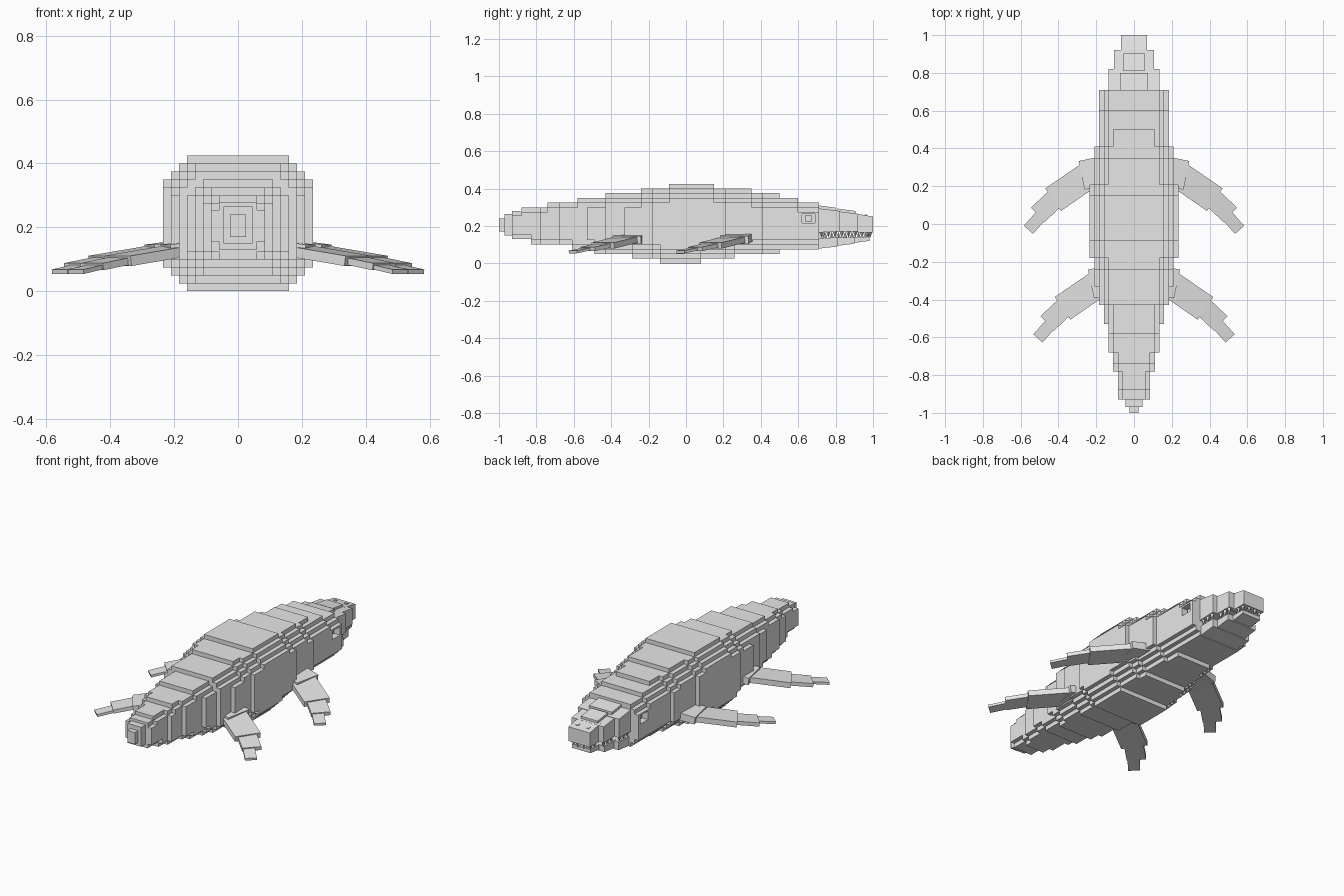
import bpy, bmesh, math
from mathutils import Vector, Matrix

if "Cube" in bpy.data.objects:
    bpy.data.objects.remove(bpy.data.objects["Cube"])

def material(name, c):
    m = bpy.data.materials.new(name)
    m.diffuse_color = (*c, 1)
    m.use_nodes = True
    m.node_tree.nodes["Principled BSDF"].inputs["Base Color"].default_value = m.diffuse_color
    return m

GREY = material("grey hide", (0.8, 0.8, 0.8))

def finish(name, bm):
    bmesh.ops.recalc_face_normals(bm, faces=bm.faces)
    me = bpy.data.meshes.new(name)
    bm.to_mesh(me)
    bm.free()
    me.materials.append(GREY)
    ob = bpy.data.objects.new(name, me)
    bpy.context.collection.objects.link(ob)
    return ob

def prism(bm, pts, y0, y1):
    """Extrude an x/z outline from y0 to y1."""
    a = [bm.verts.new((x, y0, z)) for x, z in pts]
    b = [bm.verts.new((x, y1, z)) for x, z in pts]
    bm.faces.new(a)
    bm.faces.new(b[::-1])
    for i in range(len(pts)):
        j = (i + 1) % len(pts)
        bm.faces.new((a[i], a[j], b[j], b[i]))

def slab(bm, hw, y0, y1, b0, b1, t0, t1, x=0):
    """Box whose bottom and top may slope along y."""
    r = bmesh.ops.create_cube(bm, size=2)
    for v in r["verts"]:
        back, up = v.co.y > 0, v.co.z > 0
        z = (t1 if back else t0) if up else (b1 if back else b0)
        v.co = (x + v.co.x * hw, y1 if back else y0, z)

def limb(bm, p0, p1, width, thick):
    """Flat box running from p0 to p1."""
    p0, p1 = Vector(p0), Vector(p1)
    d = p1 - p0
    u = d.normalized()
    s = Vector((-u.y, u.x, 0)).normalized()
    rot = Matrix((u, s, u.cross(s))).transposed().to_4x4()
    mat = Matrix.Translation((p0 + p1) / 2) @ rot @ Matrix.Diagonal((d.length, width, thick, 1))
    bmesh.ops.create_cube(bm, size=1, matrix=mat)

# Body: stepped silhouette tables as (end y, value)
WIDTH = [(-.97, .025), (-.93, .045), (-.78, .085), (-.68, .11), (-.53, .135), (-.43, .16),
         (-.33, .185), (-.18, .21), (.21, .235), (.41, .21), (.71, .185)]
TOP = [(-.97, .24), (-.93, .265), (-.88, .28), (-.74, .30), (-.58, .325), (-.43, .35), (-.24, .375),
       (-.09, .40), (.15, .425), (.35, .40), (.5, .375), (.6, .35), (.71, .325)]
BOTTOM = [(-.97, .17), (-.93, .15), (-.83, .13), (-.61, .10), (-.49, .075), (-.29, .05), (-.14, .025),
          (.08, 0), (.26, .025), (.5, .05), (.71, .075)]
STEPS = [(-.93, 0), (-.53, 1), (-.33, 2), (.5, 3), (.71, 2)]
EYE = (.62, .69)

def look(table, y):
    return next(v for e, v in table if y < e)

S = .025
bm = bmesh.new()
cuts = sorted({-1.0, *EYE} | {e for t in (WIDTH, TOP, BOTTOM, STEPS) for e, _ in t})
for y0, y1 in zip(cuts, cuts[1:]):
    y = (y0 + y1) / 2
    w, t, b, n = (look(q, y) for q in (WIDTH, TOP, BOTTOM, STEPS))
    right = []
    for k in range(n, -1, -1):                      # lower corner steps
        right.append((w - S * k, b + S * (n - k)))
        if k:
            right.append((w - S * k, b + S * (n - k + 1)))
    if EYE[0] < y < EYE[1]:                         # eye socket notch
        right += [(w, .215), (w - .05, .215), (w - .05, .265), (w, .265)]
    for k in range(n + 1):                          # upper corner steps
        if k:
            right.append((w - S * k, t - S * (n - k + 1)))
        right.append((w - S * k, t - S * (n - k)))
    prism(bm, right + [(-x, z) for x, z in reversed(right)], y0, y1)
finish("body", bm)

# Eyes set in the sockets
bm = bmesh.new()
for s in (-1, 1):
    slab(bm, .012, .637, .673, .225, .225, .255, .255, s * .147)
finish("eyes", bm)

# Upper jaw: three narrowing blocks with brow plates on top
bm = bmesh.new()
slab(bm, .135, .70, .82, .165, .17, .295, .28)
slab(bm, .105, .80, .92, .17, .17, .28, .265)
slab(bm, .07, .90, 1.0, .165, .165, .268, .25)
slab(bm, .075, .69, .80, .25, .25, .312, .298)
slab(bm, .055, .81, .905, .24, .24, .293, .28)
finish("upper_jaw", bm)

# Nostrils
bm = bmesh.new()
for s in (-1, 1):
    slab(bm, .008, .955, .971, .25, .25, .262, .259, s * .035)
finish("nostrils", bm)

# Lower jaw
bm = bmesh.new()
slab(bm, .125, .70, .81, .078, .09, .135, .138)
slab(bm, .095, .79, .90, .092, .105, .138, .14)
slab(bm, .06, .88, .98, .108, .12, .14, .142)
slab(bm, .09, .70, .74, .12, .12, .18, .18)
finish("lower_jaw", bm)

# Teeth: pointed pyramids along both jaws
bm = bmesh.new()
def tooth(x, y, z, h):
    m = Matrix.Translation((x, y, z + h / 2)) @ Matrix.Diagonal((1, 1, math.copysign(1, h), 1))
    bmesh.ops.create_cone(bm, cap_ends=True, segments=4, radius1=.013, radius2=0,
                          depth=abs(h), matrix=m)
for i in range(8):
    y = .725 + i * .036
    hu = .122 if y < .82 else .092 if y < .92 else .057
    hl = .112 if y < .79 else .082 if y < .885 else .047
    for s in (-1, 1):
        tooth(s * hu, y, .172, -.035)
        tooth(s * hl, min(y + .018, .968), .134, .035)
for x in (-.02, .02):
    tooth(x, .985, .172, -.035)
    tooth(x, .968, .134, .035)
finish("teeth", bm)

# Flippers: four tapering plates each, mirrored left and right
PARTS = [((.12, .29, .145), (.275, .258, .125), .155, .042),
         ((.22, .272, .13), (.426, .13, .095), .145, .032),
         ((.38, .17, .103), (.508, .05, .077), .105, .022),
         ((.47, .07, .082), (.558, -.03, .061), .065, .014)]
for name, dx, dy in (("front", 0, 0), ("rear", -.05, -.575)):
    for side, s in (("left", -1), ("right", 1)):
        bm = bmesh.new()
        for a, b, w, h in PARTS:
            limb(bm, *((s * (p[0] + dx), p[1] + dy, p[2]) for p in (a, b)), w, h)
        finish(f"{name}_{side}_flipper", bm)
